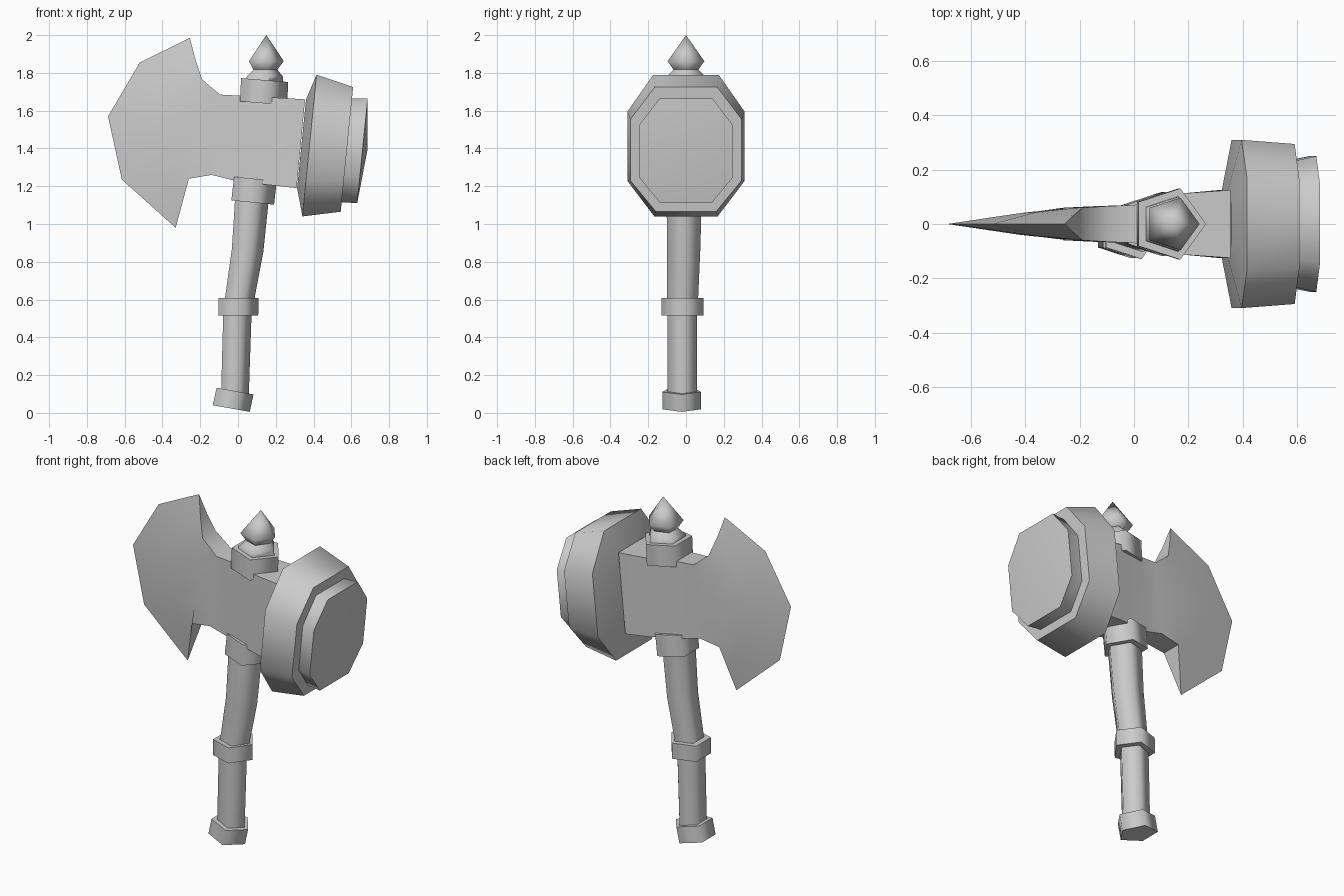
import bpy, bmesh, math

cube = bpy.data.objects.get("Cube")
if cube:
    bpy.data.objects.remove(cube, do_unlink=True)

grey = bpy.data.materials.new("plain grey")
grey.use_nodes = True
GREY = (0.6, 0.6, 0.6, 1)
grey.diffuse_color = GREY
grey.node_tree.nodes["Principled BSDF"].inputs["Base Color"].default_value = GREY


def loft(name, rings, angle):
    """Skin closed rings of equal length, cap both ends, smooth below the angle."""
    bm = bmesh.new()
    loops = [[bm.verts.new(p) for p in ring] for ring in rings]
    n = len(rings[0])
    for a, b in zip(loops, loops[1:]):
        for i in range(n):
            j = (i + 1) % n
            bm.faces.new((a[i], a[j], b[j], b[i]))
    bm.faces.new(loops[0])
    bm.faces.new(loops[-1])
    bmesh.ops.remove_doubles(bm, verts=bm.verts, dist=0.0005)
    bmesh.ops.recalc_face_normals(bm, faces=bm.faces)
    mesh = bpy.data.meshes.new(name)
    bm.to_mesh(mesh)
    bm.free()
    mesh.materials.append(grey)
    obj = bpy.data.objects.new(name, mesh)
    bpy.context.collection.objects.link(obj)
    bpy.ops.object.select_all(action='DESELECT')
    obj.select_set(True)
    bpy.context.view_layer.objects.active = obj
    bpy.ops.object.shade_smooth_by_angle(angle=math.radians(angle))
    return obj


def pentagon(cx, cy, z, r, tilt=0.0):
    """Five-sided ring with a corner toward +x; tilt lowers the +x side."""
    ring = []
    for k in range(5):
        a = k * math.tau / 5
        dx = r * math.cos(a)
        ring.append((cx + dx, cy + r * math.sin(a), z - tilt * dx))
    return ring


def octagon(x, z0, z1, hy):
    """Stretched octagon facing +x, leaning with the hammer head."""
    h = z1 - z0
    half = [(0.56, 1.0), (1.0, 0.74), (1.0, 0.25), (0.54, 0.0)]
    pts = half + [(-u, v) for u, v in reversed(half)]
    return [(x + 0.1 * (z0 + v * h - 1.41), u * hy, z0 + v * h) for u, v in pts]


# Handle shafts
loft("lower_grip", [pentagon(-0.025, -0.02, 0.06, 0.081),
                    pentagon(-0.01, -0.02, 0.56, 0.083)], 80)
loft("upper_shaft", [pentagon(-0.004, -0.02, 0.56, 0.087),
                     pentagon(0.003, -0.018, 0.62, 0.087),
                     pentagon(0.042, -0.012, 0.86, 0.092, 0.1),
                     pentagon(0.064, -0.01, 1.13, 0.098, 0.1),
                     pentagon(0.08, 0.0, 1.3, 0.098, 0.1)], 80)

# Bands around the handle
for name, x0, x1, y, z0, z1, r, tilt in [
        ("pommel_band", -0.046, -0.026, -0.023, 0.025, 0.117, 0.108, 0.18),
        ("middle_band", -0.01, -0.008, -0.018, 0.515, 0.607, 0.117, 0.0),
        ("neck_band", 0.066, 0.08, 0.0, 1.115, 1.24, 0.125, 0.1),
        ("top_band", 0.122, 0.128, 0.0, 1.64, 1.763, 0.138, 0.08)]:
    loft(name, [pentagon(x0, y, z0, r, tilt), pentagon(x1, y, z1, r, tilt)], 80)

# Pointed finial on top
loft("finial", [pentagon(0.13, 0, 1.755, 0.108), pentagon(0.132, 0, 1.782, 0.105),
                pentagon(0.138, 0, 1.817, 0.07), pentagon(0.14, 0, 1.862, 0.102),
                pentagon(0.15, 0, 2.0, 0.0)], 63)

# Hammer head: flared neck, drum, step and striking plate
loft("hammer_drum", [octagon(0.335, 1.19, 1.66, 0.13),
                     octagon(0.378, 1.04, 1.79, 0.31),
                     octagon(0.578, 1.065, 1.725, 0.295)], 60)
plate = [octagon(0.55, 1.115, 1.665, 0.235), octagon(0.59, 1.115, 1.665, 0.235),
         octagon(0.661, 1.11, 1.665, 0.25)]
plate.append([(0.685, 0, 1.39)] * 8)
loft("striking_plate", plate, 60)


def column(top, bottom, y):
    """Front row of five points from top to bottom."""
    return [(top[0] + (bottom[0] - top[0]) * t / 4, y,
             top[1] + (bottom[1] - top[1]) * t / 4) for t in range(5)]


# Axe head: socket columns, then blade ridge, then cutting edge
rows = [column((0.355, 1.66), (0.31, 1.19), 0.125),
        column((0.18, 1.67), (0.18, 1.205), 0.113),
        column((0.0, 1.68), (0.0, 1.225), 0.07),
        column((-0.095, 1.685), (-0.14, 1.26), 0.066),
        column((-0.19, 1.765), (-0.26, 1.24), 0.06),
        [(-0.225, 0.03, 1.87), (-0.36, 0.044, 1.72), (-0.42, 0.04, 1.53),
         (-0.39, 0.042, 1.33), (-0.295, 0.03, 1.11)],
        [(-0.255, 0, 1.985), (-0.52, 0, 1.855), (-0.688, 0, 1.57),
         (-0.615, 0, 1.235), (-0.33, 0, 0.98)]]
rings = [[(x, -y, z) for x, y, z in row] + list(reversed(row)) for row in rows]
# The cutting edge has no thickness, so its two sides are merged
loft_rings = rings[:-1] + [[(x, y * 0.0, z) for x, y, z in rings[-1]]]
axe = loft("axe_head", loft_rings, 60)

# Drop any flat cap left along the merged edge
bm = bmesh.new()
bm.from_mesh(axe.data)
flat = [f for f in bm.faces if all(abs(v.co.y) < 1e-4 for v in f.verts)]
bmesh.ops.delete(bm, geom=flat, context='FACES_ONLY')
bmesh.ops.recalc_face_normals(bm, faces=bm.faces)
bm.to_mesh(axe.data)
bm.free()
